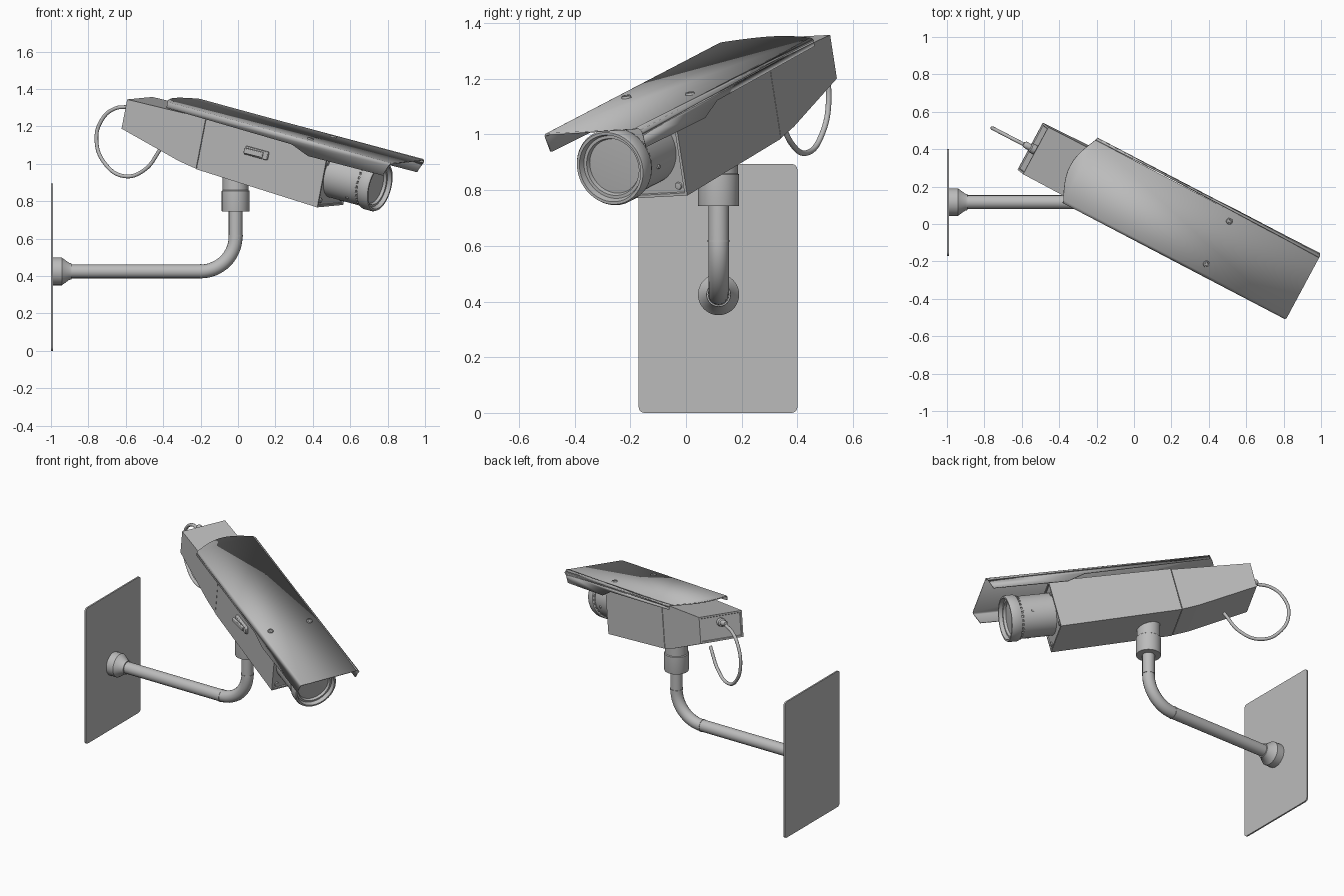
import bpy, bmesh, math
from mathutils import Matrix, Vector

old = bpy.data.objects.get("Cube")
if old:
    bpy.data.objects.remove(old)

grey = bpy.data.materials.new("painted_grey")
grey.use_nodes = True
GREY = (0.5, 0.5, 0.5, 1)
grey.diffuse_color = GREY
grey.node_tree.nodes["Principled BSDF"].inputs["Base Color"].default_value = GREY

T = Matrix.Translation
def R(deg, axis):
    return Matrix.Rotation(math.radians(deg), 4, axis)

# Camera frame: x forward, y to its left, z up, origin at the hood's front edge
CAM = T((0.905, -0.338, 1.013)) @ R(-27.6, 'Z') @ R(13.6, 'Y') @ R(2.7, 'X')
MID = -0.018  # centre line of the housing inside the hood


def finish(name, bm, matrix=Matrix(), bevel=0, solid=0):
    bmesh.ops.recalc_face_normals(bm, faces=bm.faces)
    me = bpy.data.meshes.new(name)
    bm.to_mesh(me)
    bm.free()
    ob = bpy.data.objects.new(name, me)
    bpy.context.collection.objects.link(ob)
    ob.matrix_world = matrix
    me.materials.append(grey)
    if solid:
        m = ob.modifiers.new("thickness", 'SOLIDIFY')
        m.thickness = solid
        m.offset = -1
    if bevel:
        m = ob.modifiers.new("soft_edges", 'BEVEL')
        m.width = bevel
        m.segments = 2
    bpy.ops.object.select_all(action='DESELECT')
    ob.select_set(True)
    bpy.context.view_layer.objects.active = ob
    bpy.ops.object.shade_smooth_by_angle(angle=math.radians(35))
    return ob


def box(name, size, matrix, bevel=0):
    bm = bmesh.new()
    bmesh.ops.create_cube(bm, size=1, matrix=Matrix.Diagonal((*size, 1)))
    return finish(name, bm, matrix, bevel)


def lathe(name, profile, matrix, steps=48):
    """Spin (radius, height) points about the z axis."""
    bm = bmesh.new()
    vs = [bm.verts.new((r, 0, h)) for r, h in profile]
    es = [bm.edges.new(p) for p in zip(vs, vs[1:])]
    bmesh.ops.spin(bm, geom=vs + es, cent=(0, 0, 0), axis=(0, 0, 1),
                   angle=2 * math.pi, steps=steps, use_duplicate=False)
    bmesh.ops.remove_doubles(bm, verts=bm.verts, dist=1e-5)
    return finish(name, bm, matrix)


def tube(name, points, radius, kind='POLY'):
    cu = bpy.data.curves.new(name, 'CURVE')
    cu.dimensions = '3D'
    cu.bevel_depth = radius
    cu.bevel_resolution = 6
    cu.use_fill_caps = True
    sp = cu.splines.new(kind)
    if kind == 'BEZIER':
        sp.bezier_points.add(len(points) - 1)
        for bp, p in zip(sp.bezier_points, points):
            bp.co = p
            bp.handle_left_type = bp.handle_right_type = 'AUTO'
    else:
        sp.points.add(len(points) - 1)
        for sp_pt, p in zip(sp.points, points):
            sp_pt.co = (*p, 1)
    ob = bpy.data.objects.new(name, cu)
    bpy.context.collection.objects.link(ob)
    cu.materials.append(grey)
    bpy.ops.object.select_all(action='DESELECT')
    ob.select_set(True)
    bpy.context.view_layer.objects.active = ob
    bpy.ops.object.convert(target='MESH')
    bpy.ops.object.shade_smooth_by_angle(angle=math.radians(35))


def slab(name, profile, half, panel_x, end_half=None):
    """Extrude a side profile across the width; recess a panel in its end face."""
    bm = bmesh.new()
    sides = []
    for s in (-1, 1):
        sides.append([bm.verts.new((x, MID + s * (end_half if end_half and x == panel_x else half), z))
                      for x, z in profile])
    a, b = sides
    bm.faces.new(a)
    bm.faces.new(b)
    for i in range(len(a)):
        j = (i + 1) % len(a)
        bm.faces.new((a[i], a[j], b[j], b[i]))
    bmesh.ops.recalc_face_normals(bm, faces=bm.faces)
    end = [f for f in bm.faces if all(abs(v.co.x - panel_x) < 1e-4 for v in f.verts)]
    bmesh.ops.inset_region(bm, faces=end, thickness=0.014)
    bmesh.ops.inset_region(bm, faces=end, thickness=0.004, depth=-0.006)
    return finish(name, bm, CAM)


# Housing and rear cover
HALF, FRONT, SEAM, BACK = 0.147, -0.395, -1.15, -1.64
slab("housing", [(FRONT, -0.341), (SEAM, -0.314), (SEAM, -0.03), (FRONT, -0.03)], HALF, FRONT)
slab("rear_cover", [(SEAM - 0.004, -0.312), (-1.264, -0.296), (BACK, -0.209),
                    (BACK, -0.048), (SEAM - 0.004, -0.035)], HALF - 0.001, BACK, 0.143)
for sy in (-1, 1):
    for z in (-0.305, -0.1):
        lathe("front_screw", [(0, 0.008), (0.012, 0.006), (0.014, 0)],
              CAM @ T((FRONT - 0.006, MID + sy * 0.115, z)) @ R(90, 'Y'), 12)

# Sun hood: top sheet with a bowed rear edge and a folded flap on each side
bm = bmesh.new()
W, LEN = 0.198, 1.38
front = [bm.verts.new((0, s * W, 0)) for s in (-1, 1)]
arc = [bm.verts.new((-LEN - 0.065 * math.cos(t * math.pi / 2), W * t, 0))
       for t in [i / 6 for i in range(-6, 7)]]
bm.faces.new(front[::-1] + arc)
for v0, v1, s in ((front[0], arc[0], -1), (front[1], arc[-1], 1)):
    low = [bm.verts.new((x, s * W, z)) for x, z in
           ((-0.03, -0.075), (-0.49, -0.08), (-0.6, -0.042), (-LEN, -0.03))]
    bm.faces.new([v0] + low + [v1])
folds = [e for e in bm.edges if len(e.link_faces) == 2]
bmesh.ops.bevel(bm, geom=folds, offset=0.016, segments=4, affect='EDGES', profile=0.5)
finish("sun_hood", bm, CAM, solid=0.008)
for y in (-0.13, 0.13):
    lathe("hood_screw", [(0, 0.004), (0.008, 0.004), (0.01, 0.009), (0.016, 0.008), (0.018, -0.002)],
          CAM @ T((-0.53, y, 0)), 16)

# Lens barrel with rim, recessed glass and grip ribs
LENS = CAM @ T((FRONT, MID, -0.168)) @ R(90, 'Y')
lathe("lens_barrel", [(0, -0.02), (0.126, -0.02), (0.126, 0.195), (0.121, 0.197), (0.121, 0.207),
                      (0.136, 0.209), (0.138, 0.215), (0.138, 0.262), (0.133, 0.272),
                      (0.123, 0.272), (0.116, 0.25), (0.105, 0.25), (0.1, 0.235), (0, 0.24)],
      LENS, 64)
for i in range(32):
    box("grip_rib", (0.012, 0.012, 0.018), LENS @ R(i * 360 / 32, 'Z') @ T((0.123, 0, 0.2)))
for ang in (75, 195, 315):
    lathe("lens_set_screw", [(0, 0.005), (0.008, 0.005), (0.009, -0.002)],
          LENS @ R(ang, 'Z') @ T((0.126, 0, 0.135)) @ R(90, 'Y'), 12)

# Side latch
SIDE = MID - HALF
box("latch_plate", (0.14, 0.02, 0.045), CAM @ T((-0.81, SIDE - 0.006, -0.142)), 0.004)
box("latch_lever", (0.11, 0.012, 0.03), CAM @ T((-0.82, SIDE - 0.025, -0.142)) @ R(8, 'Z'), 0.004)

# Cable gland and looping cable
lathe("cable_gland", [(0, -0.01), (0.026, -0.01), (0.026, 0.02), (0.018, 0.025),
                      (0.018, 0.055), (0.011, 0.065), (0, 0.065)],
      CAM @ T((BACK, MID, -0.098)) @ R(-90, 'Y'), 20)
loop = [(-0.59, 1.305), (-0.66, 1.295), (-0.725, 1.24), (-0.757, 1.13), (-0.71, 1.0),
        (-0.607, 0.934), (-0.5, 0.968), (-0.41, 1.085)]
tube("cable", [(x, 0.405 - (x + 0.55) * 0.52, z) for x, z in loop], 0.01, 'BEZIER')

# Wall plate
Y, Z, X = 0.117, 0.425, -0.013
bm = bmesh.new()
bmesh.ops.create_cube(bm, size=1, matrix=Matrix.Diagonal((0.01, 0.57, 0.894, 1)))
corners = [e for e in bm.edges if abs(e.verts[0].co.x - e.verts[1].co.x) > 0.005]
bmesh.ops.bevel(bm, geom=corners, offset=0.02, segments=4, affect='EDGES', profile=0.5)
finish("wall_plate", bm, T((-0.995, 0.115, 0.447)))

# Bracket arm with a quarter bend
BEND = 0.187
path = [(-0.95, Y, Z)] + [(X - BEND + BEND * math.sin(t), Y, Z + BEND - BEND * math.cos(t))
                          for t in [i * math.pi / 32 for i in range(17)]] + [(X, Y, 0.78)]
tube("bracket_arm", path, 0.037)
lathe("wall_flange", [(0, 0), (0.074, 0), (0.074, 0.05), (0.045, 0.09), (0.043, 0.103), (0, 0.103)],
      T((-0.992, Y, Z)) @ R(90, 'Y'))
band = [(0.03, -0.004), (0.039, -0.004), (0.039, 0.004), (0.03, 0.004)]
lathe("arm_joint", band, T((X - BEND, Y, Z)) @ R(90, 'Y'))
lathe("post_joint", band, T((X, Y, Z + BEND + 0.005)))
lathe("swivel_collar", [(0, 0), (0.073, 0), (0.074, 0.004), (0.074, 0.112), (0.069, 0.116),
                        (0.069, 0.22), (0, 0.22)], T((X, Y, 0.744)))
